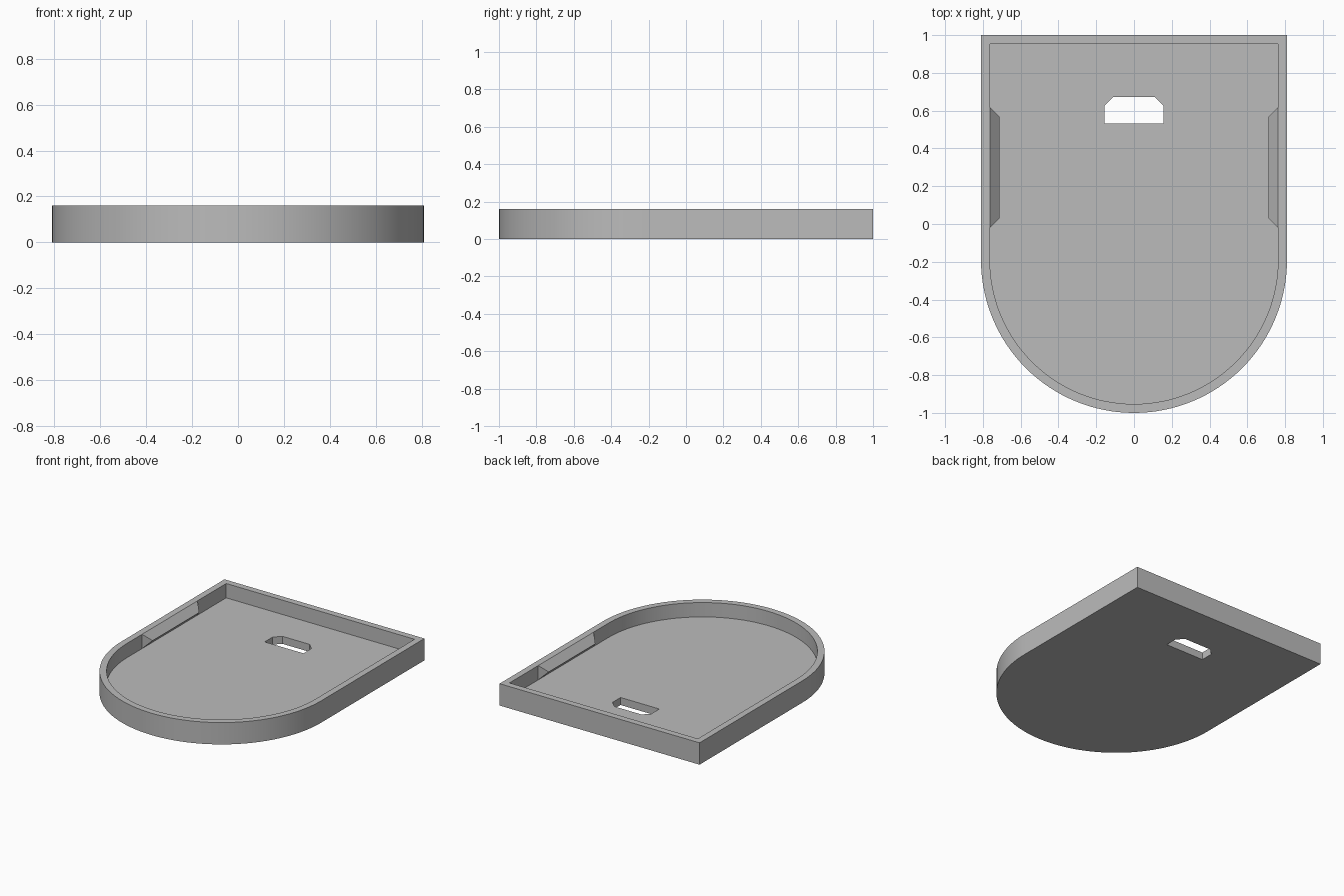
import bpy, bmesh, math

HALF_W, HEIGHT, FLOOR, WALL = 0.81, 0.16, 0.055, 0.047
ARC_Y = HALF_W - 1.0          # centre of the rounded front
SEGMENTS = 64

default = bpy.data.objects.get("Cube")
if default:
    bpy.data.objects.remove(default)

grey = bpy.data.materials.new("plain grey")
grey.use_nodes = True
colour = (0.5, 0.5, 0.5, 1)
grey.diffuse_color = colour
grey.node_tree.nodes["Principled BSDF"].inputs["Base Color"].default_value = colour


def make_object(name, bm):
    bmesh.ops.recalc_face_normals(bm, faces=bm.faces)
    mesh = bpy.data.meshes.new(name)
    bm.to_mesh(mesh)
    bm.free()
    mesh.materials.append(grey)
    obj = bpy.data.objects.new(name, mesh)
    bpy.context.collection.objects.link(obj)
    return obj


def prism(name, outline, z0, z1):
    """Extrude a flat outline from z0 to z1."""
    bm = bmesh.new()
    face = bm.faces.new([bm.verts.new((x, y, z0)) for x, y in outline])
    top = bmesh.ops.extrude_face_region(bm, geom=[face])["geom"]
    moved = [v for v in top if isinstance(v, bmesh.types.BMVert)]
    bmesh.ops.translate(bm, verts=moved, vec=(0, 0, z1 - z0))
    return make_object(name, bm)


def arch(inset):
    """Square back with a half-round front, shrunk by the inset."""
    r = HALF_W - inset
    arc = [(-r * math.cos(math.pi * i / SEGMENTS),
            ARC_Y - r * math.sin(math.pi * i / SEGMENTS))
           for i in range(SEGMENTS + 1)]
    return arc + [(r, 1 - inset), (-r, 1 - inset)]


# Tray with a sunken interior and a slot with two clipped corners
tray = prism("tray", arch(0), 0, HEIGHT)
interior = prism("interior_cutter", arch(WALL), FLOOR, HEIGHT + 0.1)
slot_outline = [(-0.157, 0.533), (0.157, 0.533), (0.157, 0.625),
                (0.11, 0.672), (-0.11, 0.672), (-0.157, 0.625)]
slot = prism("slot_cutter", slot_outline, -0.1, HEIGHT)

for cutter in (interior, slot):
    cut = tray.modifiers.new(cutter.name, "BOOLEAN")
    cut.operation = "DIFFERENCE"
    cut.solver = "EXACT"
    cut.object = cutter
    cutter.hide_render = True

bpy.ops.object.select_all(action="DESELECT")
bpy.context.view_layer.objects.active = tray
tray.select_set(True)
for modifier in list(tray.modifiers):
    bpy.ops.object.modifier_apply(modifier=modifier.name)
for cutter in (interior, slot):
    bpy.data.objects.remove(cutter)
bpy.ops.object.shade_smooth_by_angle(angle=math.radians(30))


# Snap ridges: triangular bars with mitred ends on the inner side walls
def snap_ridge(name, side):
    wall_x, depth = HALF_W - WALL, 0.05
    back, front = 0.62, -0.02
    bm = bmesh.new()
    ends = []
    for y, mitre in ((front, depth), (back, -depth)):
        ends.append([bm.verts.new(co) for co in (
            (side * wall_x, y, HEIGHT),
            (side * (wall_x - depth), y + mitre, (HEIGHT + FLOOR) / 2),
            (side * wall_x, y, FLOOR))])
    a, b = ends
    bm.faces.new(a)
    bm.faces.new(b)
    for i in range(3):
        j = (i + 1) % 3
        bm.faces.new((a[i], a[j], b[j], b[i]))
    return make_object(name, bm)


for name, side in (("left_snap_ridge", 1), ("right_snap_ridge", -1)):
    snap_ridge(name, side)
